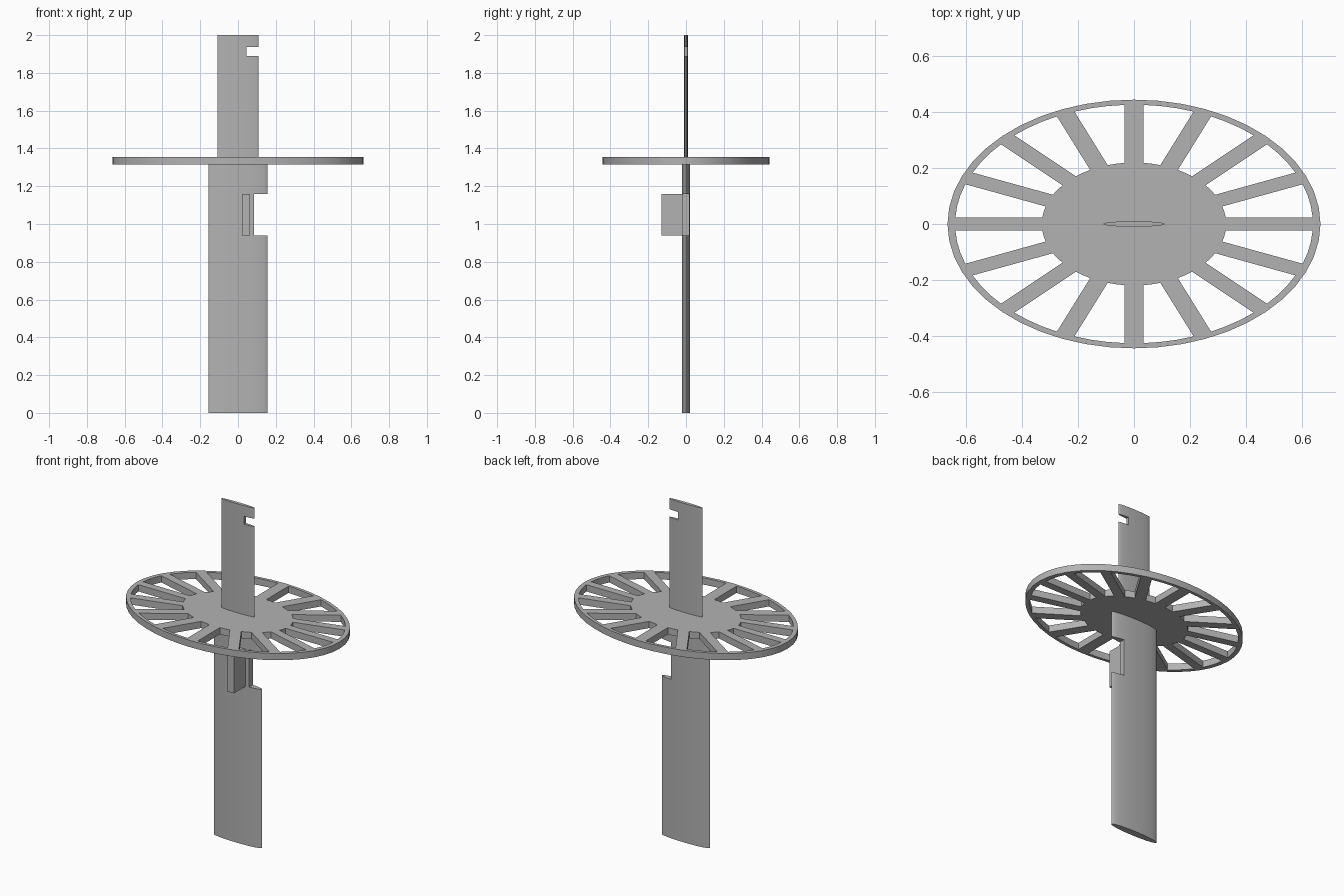
import bpy
import math

cube = bpy.data.objects.get("Cube")
if cube:
    bpy.data.objects.remove(cube, do_unlink=True)

grey = bpy.data.materials.new("plain grey")
grey.use_nodes = True
colour = (0.45, 0.45, 0.45, 1)
grey.diffuse_color = colour
grey.node_tree.nodes["Principled BSDF"].inputs["Base Color"].default_value = colour

STRETCH = 1.5      # wheel is a circle widened along x
SPOKES = 16


def activate(obj):
    bpy.ops.object.select_all(action="DESELECT")
    obj.select_set(True)
    bpy.context.view_layer.objects.active = obj


def extruded(name, outlines, z0, z1):
    """Flat plate from closed outlines; inner outlines become holes."""
    curve = bpy.data.curves.new(name, "CURVE")
    curve.dimensions = "2D"
    curve.fill_mode = "BOTH"
    curve.extrude = (z1 - z0) / 2
    for points in outlines:
        spline = curve.splines.new("POLY")
        spline.points.add(len(points) - 1)
        for p, (x, y) in zip(spline.points, points):
            p.co = (x, y, 0, 1)
        spline.use_cyclic_u = True
    obj = bpy.data.objects.new(name, curve)
    bpy.context.collection.objects.link(obj)
    activate(obj)
    bpy.ops.object.convert(target="MESH")
    obj = bpy.context.object
    # weld the caps to the walls and bake the height
    bpy.ops.object.mode_set(mode="EDIT")
    bpy.ops.mesh.select_all(action="SELECT")
    bpy.ops.mesh.remove_doubles(threshold=0.00001)
    bpy.ops.mesh.normals_make_consistent(inside=False)
    bpy.ops.object.mode_set(mode="OBJECT")
    for v in obj.data.vertices:
        v.co.z += (z0 + z1) / 2
    obj.data.materials.clear()
    obj.data.materials.append(grey)
    return obj


def box(name, x, y, z):
    bpy.ops.mesh.primitive_cube_add(size=1)
    obj = bpy.context.object
    obj.name = name
    for v in obj.data.vertices:
        v.co = [(a + b) / 2 + c * (b - a) for c, (a, b) in zip(v.co, (x, y, z))]
    obj.data.materials.append(grey)
    return obj


def ellipse(rx, ry, count):
    turns = [math.tau * i / count for i in range(count)]
    return [(rx * math.cos(a), ry * math.sin(a)) for a in turns]


def smooth(obj):
    activate(obj)
    bpy.ops.object.shade_smooth_by_angle(angle=math.radians(30))


def notch(obj, x, z):
    """Cut a rectangular slot through the blade."""
    cutter = box("slot_cutter", x, (-0.1, 0.1), z)
    cutter.hide_render = True
    mod = obj.modifiers.new("slot", "BOOLEAN")
    mod.operation = "DIFFERENCE"
    mod.solver = "EXACT"
    mod.object = cutter
    activate(obj)
    bpy.ops.object.modifier_apply(modifier=mod.name)
    bpy.data.objects.remove(cutter, do_unlink=True)


def opening(index, inner=0.219, outer=0.425, half=0.0225):
    """Gap between two neighbouring parallel-sided spokes."""
    start = math.tau * index / SPOKES
    end = start + math.tau / SPOKES

    def arc(radius, steps):
        inset = math.asin(half / radius)
        a, b = start + inset, end - inset
        angles = [a + (b - a) * i / steps for i in range(steps + 1)]
        return [(STRETCH * radius * math.cos(t), radius * math.sin(t)) for t in angles]

    return arc(outer, 3) + arc(inner, 2)[::-1]


# Spoked wheel
rim = ellipse(0.443 * STRETCH, 0.443, 48)
wheel = extruded("spoked_wheel", [rim] + [opening(i) for i in range(SPOKES)], 1.315, 1.355)
smooth(wheel)

# Lower blade with a slot on its left edge
lower = extruded("lower_blade", [ellipse(0.157, 0.021, 40)], 0, 1.315)
notch(lower, (0.085, 0.3), (0.94, 1.16))
smooth(lower)

# Upper blade with a small hook slot
upper = extruded("upper_blade", [ellipse(0.109, 0.01, 40)], 1.355, 2)
notch(upper, (0.045, 0.3), (1.89, 1.937))
smooth(upper)

# Tab standing out of the front of the lower blade
box("front_tab", (0.02, 0.064), (-0.13, 0), (0.94, 1.16))
